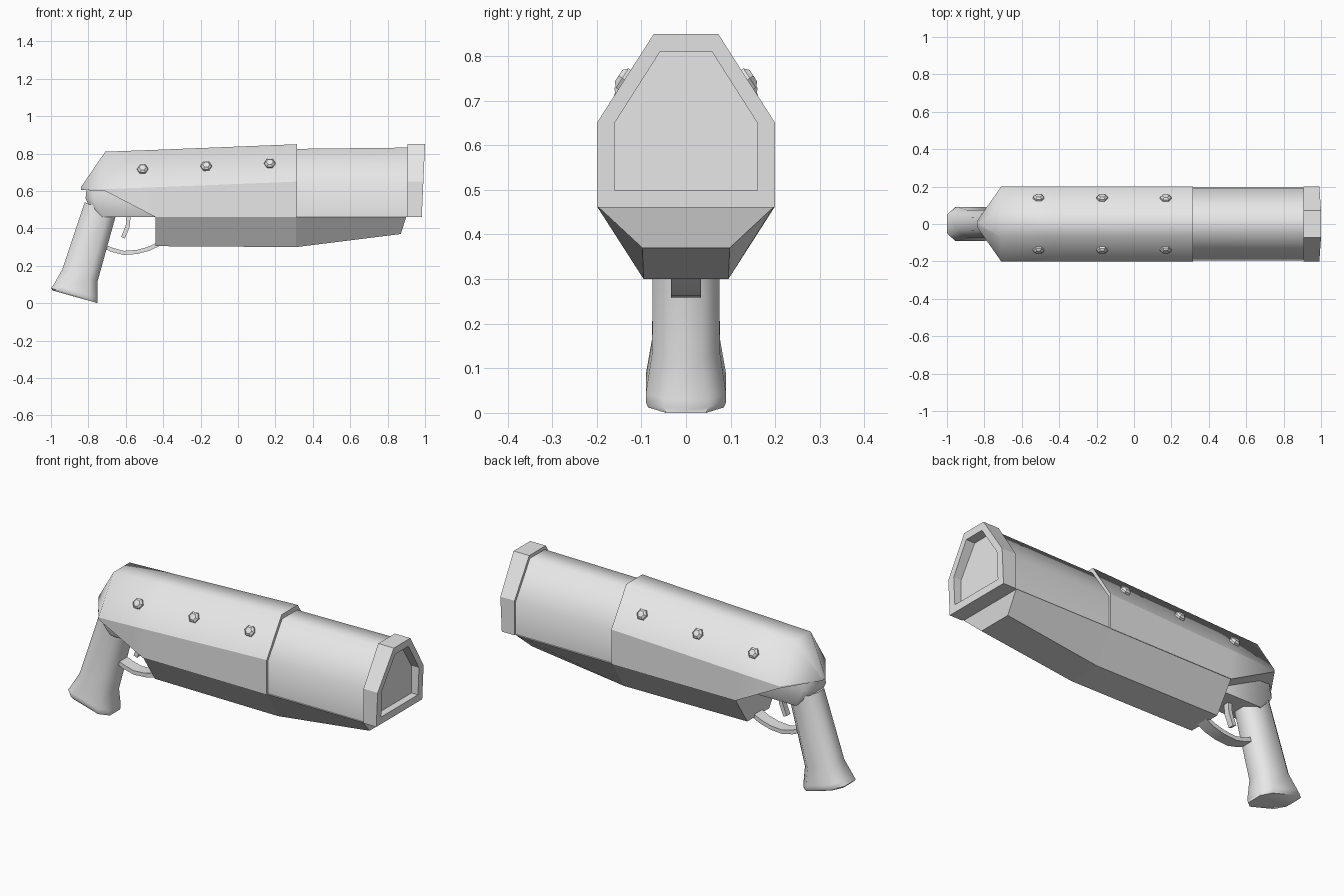
import bpy, bmesh, math
from mathutils import Vector

if "Cube" in bpy.data.objects:
    bpy.data.objects.remove(bpy.data.objects["Cube"])

steel = bpy.data.materials.new("plain_grey")
steel.diffuse_color = (0.8, 0.8, 0.8, 1)
steel.use_nodes = True
steel.node_tree.nodes["Principled BSDF"].inputs["Base Color"].default_value = steel.diffuse_color


def finish(name, bm, angle=None):
    bmesh.ops.recalc_face_normals(bm, faces=bm.faces[:])
    me = bpy.data.meshes.new(name)
    bm.to_mesh(me)
    bm.free()
    me.materials.append(steel)
    ob = bpy.data.objects.new(name, me)
    bpy.context.collection.objects.link(ob)
    if angle:
        bpy.ops.object.select_all(action='DESELECT')
        ob.select_set(True)
        bpy.context.view_layer.objects.active = ob
        bpy.ops.object.shade_smooth_by_angle(angle=math.radians(angle))
    return ob


def loft(name, rings, angle=None, sharp=()):
    """Skin matching rings of points and cap both ends; sharp = ring indices kept as creases."""
    bm = bmesh.new()
    vs = [[bm.verts.new(p) for p in r] for r in rings]
    n = len(rings[0])
    for a, b in zip(vs, vs[1:]):
        for i in range(n):
            j = (i + 1) % n
            bm.faces.new((a[i], a[j], b[j], b[i]))
        for i in sharp:
            bm.edges.get((a[i], b[i])).smooth = False
    bm.faces.new(vs[0])
    bm.faces.new(vs[-1])
    return finish(name, bm, angle)


def section(x, w, top_w, z_top, z_side, z_bot, lean=0.0):
    """Six-sided housing section: narrow flat top, sloped shoulders, upright sides."""
    pts = [(-w, z_bot), (w, z_bot), (w, z_side), (top_w, z_top), (-top_w, z_top), (-w, z_side)]
    return [(x - lean * (0.85 - z), y, z) for y, z in pts]


def oct_ring(back, front, w, c):
    """Eight-sided ring between a back and a front point (x, z) with corner cut c."""
    b, f = Vector((back[0], 0, back[1])), Vector((front[0], 0, front[1]))
    d = (f - b).normalized()
    y = Vector((0, w, 0))
    k = Vector((0, w - c * 0.9, 0))
    return [b + k, b + d * c + y, f - d * c + y, f + k,
            f - k, f - d * c - y, b + d * c - y, b - k]


# Main housing with pointed rear and rising lower edge
loft("receiver_shell", [
    section(-0.84, 0.015, 0.012, 0.62, 0.61, 0.606),
    section(-0.71, 0.2, 0.07, 0.81, 0.61, 0.60),
    section(-0.44, 0.2, 0.07, 0.82, 0.62, 0.46),
    section(0.315, 0.2, 0.07, 0.85, 0.65, 0.46)], 59, sharp=(0, 1, 2, 5))

# Barrel shroud
loft("barrel", [
    section(0.30, 0.19, 0.065, 0.825, 0.64, 0.46),
    section(0.91, 0.19, 0.065, 0.832, 0.64, 0.46)], 59)

# Muzzle collar with recessed mouth
loft("muzzle_collar", [
    section(0.905, 0.2, 0.072, 0.85, 0.65, 0.46),
    section(1.0, 0.2, 0.072, 0.85, 0.65, 0.46, 0.045),
    section(1.0, 0.16, 0.058, 0.81, 0.65, 0.50, 0.045),
    section(0.945, 0.16, 0.058, 0.81, 0.65, 0.50)])


# Lower fore-end, tapering upward at the front
def trough(x_top, x_bot, w, bw, z_bot):
    return [(x_top, -w, 0.462), (x_bot, -bw, z_bot), (x_bot, bw, z_bot), (x_top, w, 0.462)]


loft("fore_end", [
    trough(-0.44, -0.44, 0.198, 0.095, 0.305),
    trough(0.31, 0.31, 0.199, 0.095, 0.30),
    trough(0.90, 0.87, 0.197, 0.098, 0.37)])

# Neck joining the grip to the housing
loft("grip_neck", [
    oct_ring((-0.76, 0.462), (-0.36, 0.462), 0.08, 0.04),
    oct_ring((-0.785, 0.50), (-0.36, 0.50), 0.09, 0.04),
    oct_ring((-0.815, 0.56), (-0.36, 0.56), 0.09, 0.04),
    oct_ring((-0.81, 0.607), (-0.36, 0.607), 0.088, 0.04)], 50)

# Pistol grip with flared foot
loft("pistol_grip", [
    oct_ring((-0.82, 0.54), (-0.65, 0.48), 0.073, 0.045),
    oct_ring((-0.94, 0.18), (-0.75, 0.12), 0.076, 0.045),
    oct_ring((-0.985, 0.10), (-0.75, 0.03), 0.09, 0.045),
    oct_ring((-1.0, 0.08), (-0.75, 0.012), 0.09, 0.045),
    oct_ring((-0.99, 0.068), (-0.75, 0.0), 0.085, 0.045)], 50)


# Trigger and guard: flat strips swept along a side-view path
def strip(name, path, half_w, thick):
    pts = [Vector((x, 0, z)) for x, z in path]
    rings = []
    for i, p in enumerate(pts):
        d = (pts[min(i + 1, len(pts) - 1)] - pts[max(i - 1, 0)]).normalized()
        n = Vector((-d.z, 0, d.x)) * thick / 2
        y = Vector((0, half_w, 0))
        rings.append([p + n + y, p + n - y, p - n - y, p - n + y])
    loft(name, rings, 40)


strip("trigger", [(-0.585, 0.47), (-0.59, 0.41), (-0.615, 0.35)], 0.016, 0.022)
strip("trigger_guard", [(-0.72, 0.305), (-0.67, 0.284), (-0.61, 0.269),
                        (-0.54, 0.274), (-0.48, 0.29), (-0.42, 0.318)], 0.034, 0.022)

# Hexagonal bolts on both sloped shoulders
for side, label in ((-1, "front"), (1, "back")):
    normal = Vector((0, side * 0.838, 0.545))
    up = Vector((0, -side * 0.545, 0.838))
    for k, (x, z) in enumerate(((-0.51, 0.715), (-0.17, 0.73), (0.17, 0.745))):
        slope_top = 0.85 - 0.03 * (0.315 - x) / 0.755
        y = 0.07 + 0.13 * (slope_top - z) / 0.2
        base = Vector((x, side * y, z))
        rings = []
        for r, h in ((0.03, -0.01), (0.03, 0.01), (0.018, 0.02)):
            rings.append([base + normal * h + Vector((math.cos(a), 0, 0)) * r + up * (math.sin(a) * r)
                          for a in (i * math.pi / 3 for i in range(6))])
        loft(f"bolt_{label}_{k + 1}", rings)
